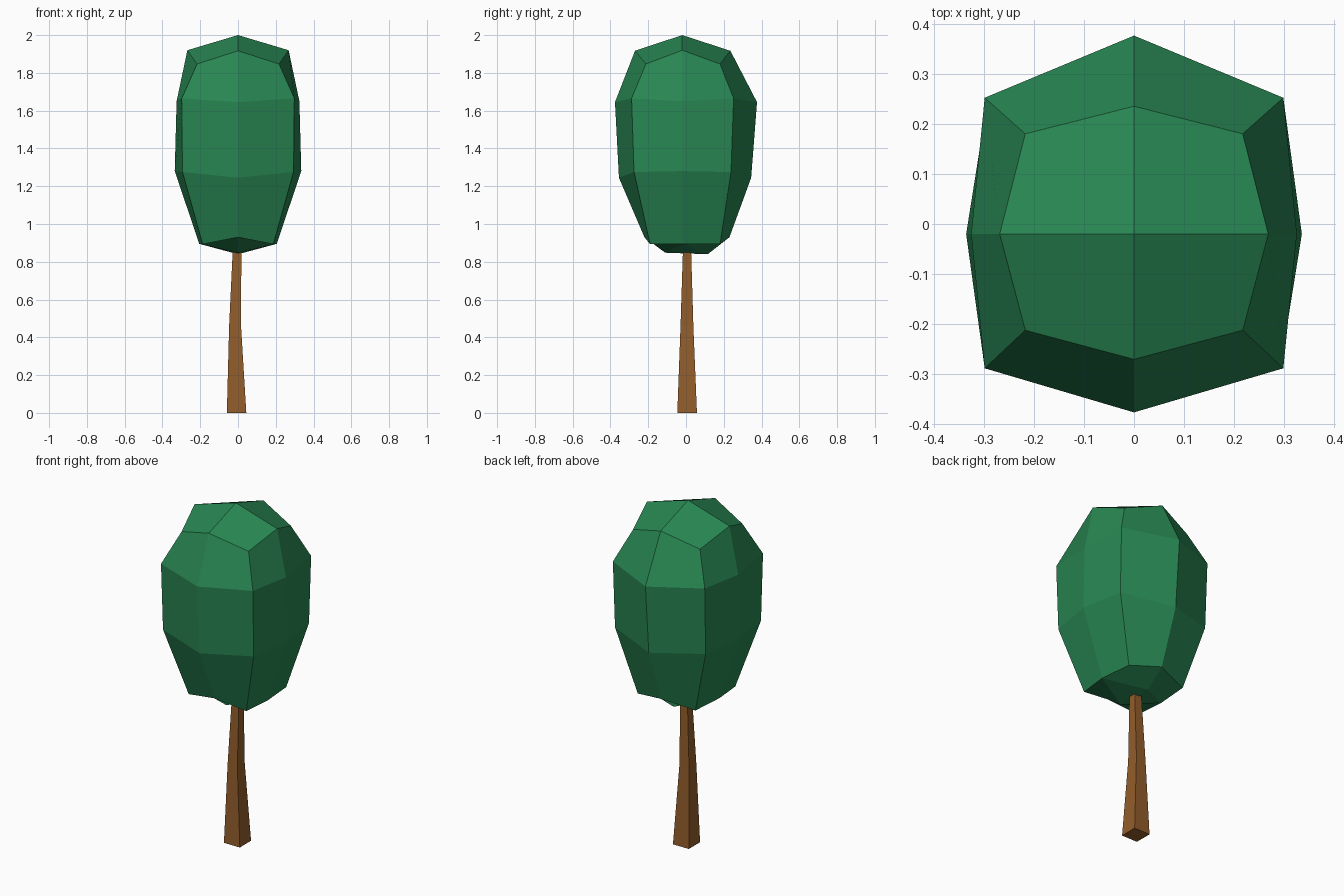
import bpy
import bmesh

if "Cube" in bpy.data.objects:
    bpy.data.objects.remove(bpy.data.objects["Cube"])


def material(name, color):
    m = bpy.data.materials.new(name)
    m.diffuse_color = (*color, 1)
    m.use_nodes = True
    m.node_tree.nodes["Principled BSDF"].inputs["Base Color"].default_value = m.diffuse_color
    return m


def finish(bm, name, mat):
    bmesh.ops.recalc_face_normals(bm, faces=bm.faces)
    mesh = bpy.data.meshes.new(name)
    bm.to_mesh(mesh)
    bm.free()
    mesh.materials.append(mat)
    obj = bpy.data.objects.new(name, mesh)
    bpy.context.collection.objects.link(obj)
    return obj


def loft(bm, rings):
    """Bridge successive vertex rings with quads."""
    loops = [[bm.verts.new(p) for p in ring] for ring in rings]
    for a, b in zip(loops, loops[1:]):
        n = len(a)
        for i in range(n):
            j = (i + 1) % n
            bm.faces.new((a[i], a[j], b[j], b[i]))
    return loops


green = material("leaf green", (0.021, 0.240, 0.085))
brown = material("bark brown", (0.290, 0.110, 0.024))

# Crown: eight-sided rings, mirrored left to right
# (side x, corner x, front y, front corner y, back corner y, back y,
#  side z, corner z, front/back z)
MID_Y = -0.02
profile = [
    (0.205, 0.187, -0.22, -0.19, 0.18, 0.23, 0.895, 0.893, 0.93),
    (0.335, 0.294, -0.355, -0.275, 0.238, 0.345, 1.28, 1.275, 1.245),
    (0.325, 0.298, -0.376, -0.288, 0.252, 0.376, 1.65, 1.665, 1.645),
    (0.268, 0.217, -0.27, -0.212, 0.18, 0.235, 1.92, 1.847, 1.917),
]


def crown_ring(sx, cx, fy, fcy, bcy, by, sz, cz, mz):
    return [(0, fy, mz), (cx, fcy, cz), (sx, MID_Y, sz), (cx, bcy, cz),
            (0, by, mz), (-cx, bcy, cz), (-sx, MID_Y, sz), (-cx, fcy, cz)]


bm = bmesh.new()
loops = loft(bm, [crown_ring(*row) for row in profile])

# Crown top: four quads meeting at the peak
t = loops[-1]
peak = bm.verts.new((0, MID_Y, 2.0))
for i in range(0, 8, 2):
    bm.faces.new((t[i], t[i + 1], t[(i + 2) % 8], peak))

# Crown underside: four quads around a short central ridge
b = loops[0]
front = bm.verts.new((0, -0.11, 0.848))
back = bm.verts.new((0, 0.115, 0.84))
for i, v in ((0, front), (2, back), (4, back), (6, front)):
    bm.faces.new((b[i], b[i + 1], b[(i + 2) % 8], v))
for side in (b[2], b[6]):
    bm.faces.new((side, front, back))
finish(bm, "crown", green)

# Trunk: slightly bent, tapering square section (x min, x max, y min, y max, z)
sections = [
    (-0.059, 0.044, -0.046, 0.058, 0.0),
    (-0.047, 0.016, -0.029, 0.039, 0.46),
    (-0.026, 0.018, -0.015, 0.026, 0.90),
]
bm = bmesh.new()
loops = loft(bm, [[(x0, y0, z), (x1, y0, z), (x1, y1, z), (x0, y1, z)]
                  for x0, x1, y0, y1, z in sections])
bm.faces.new(loops[0])
bm.faces.new(loops[-1])
finish(bm, "trunk", brown)
